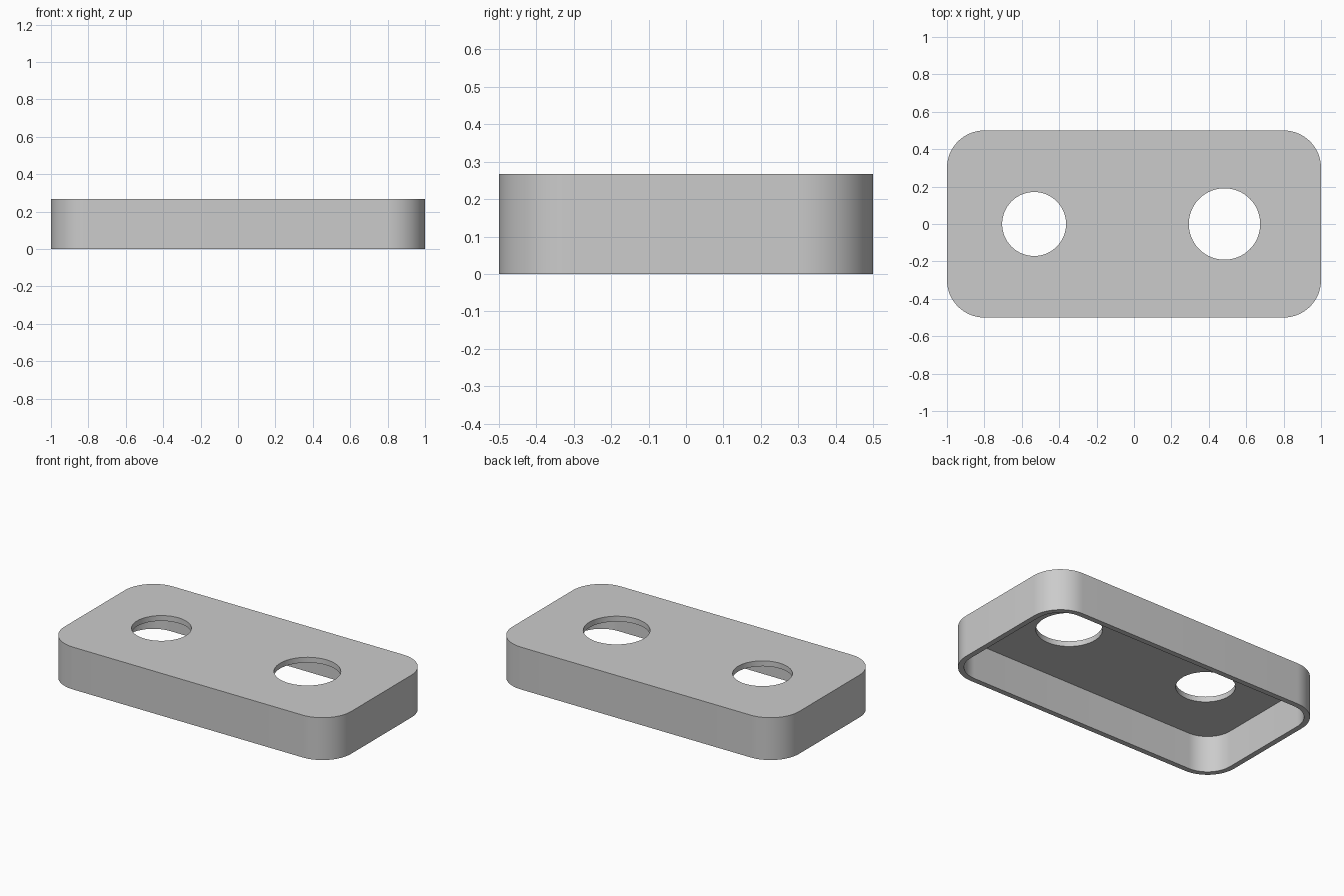
import bpy, bmesh
from math import radians, pi, cos, sin

cube = bpy.data.objects.get("Cube")
if cube:
    bpy.data.objects.remove(cube, do_unlink=True)

LENGTH, WIDTH, HEIGHT = 2.0, 1.0, 0.267
CORNER, WALL = 0.2, 0.034
HOLES = {"right_hole": (-0.534, 0.171), "left_hole": (0.484, 0.191)}

grey = bpy.data.materials.new("light grey")
grey.use_nodes = True
colour = (0.6, 0.6, 0.6, 1)
grey.diffuse_color = colour
grey.node_tree.nodes["Principled BSDF"].inputs["Base Color"].default_value = colour


def prism(name, outline, bottom, top):
    """Extrude a flat outline between two heights."""
    bm = bmesh.new()
    base = bm.faces.new([bm.verts.new((x, y, bottom)) for x, y in outline])
    side = bmesh.ops.extrude_face_region(bm, geom=[base])["geom"]
    bmesh.ops.translate(bm, vec=(0, 0, top - bottom),
                        verts=[v for v in side if isinstance(v, bmesh.types.BMVert)])
    bmesh.ops.recalc_face_normals(bm, faces=bm.faces)
    mesh = bpy.data.meshes.new(name)
    bm.to_mesh(mesh)
    bm.free()
    mesh.materials.append(grey)
    obj = bpy.data.objects.new(name, mesh)
    bpy.context.collection.objects.link(obj)
    return obj


def arc(cx, cy, r, start, sweep, steps):
    return [(cx + r * cos(start + sweep * i / steps),
             cy + r * sin(start + sweep * i / steps)) for i in range(steps + 1)]


def rounded_rectangle(length, width, r, steps=16):
    points = []
    for i, (sx, sy) in enumerate([(1, 1), (-1, 1), (-1, -1), (1, -1)]):
        points += arc(sx * (length / 2 - r), sy * (width / 2 - r), r,
                      i * pi / 2, pi / 2, steps)
    return points


# Outer block
cover = prism("cover", rounded_rectangle(LENGTH, WIDTH, CORNER), 0, HEIGHT)

# Hollow underside and the two round openings
cutters = [prism("cavity_cutter",
                 rounded_rectangle(LENGTH - 2 * WALL, WIDTH - 2 * WALL, CORNER - WALL),
                 -0.1, HEIGHT - WALL)]
for name, (x, r) in HOLES.items():
    cutters.append(prism(name + "_cutter", arc(x, 0, r, 0, 2 * pi, 64)[:-1],
                         0.1, HEIGHT + 0.1))

bpy.ops.object.select_all(action="DESELECT")
bpy.context.view_layer.objects.active = cover
cover.select_set(True)
for cutter in cutters:
    cut = cover.modifiers.new(cutter.name, "BOOLEAN")
    cut.operation, cut.solver, cut.object = "DIFFERENCE", "EXACT", cutter
    bpy.ops.object.modifier_apply(modifier=cut.name)
    bpy.data.objects.remove(cutter, do_unlink=True)

bpy.ops.object.shade_smooth_by_angle(angle=radians(30))
